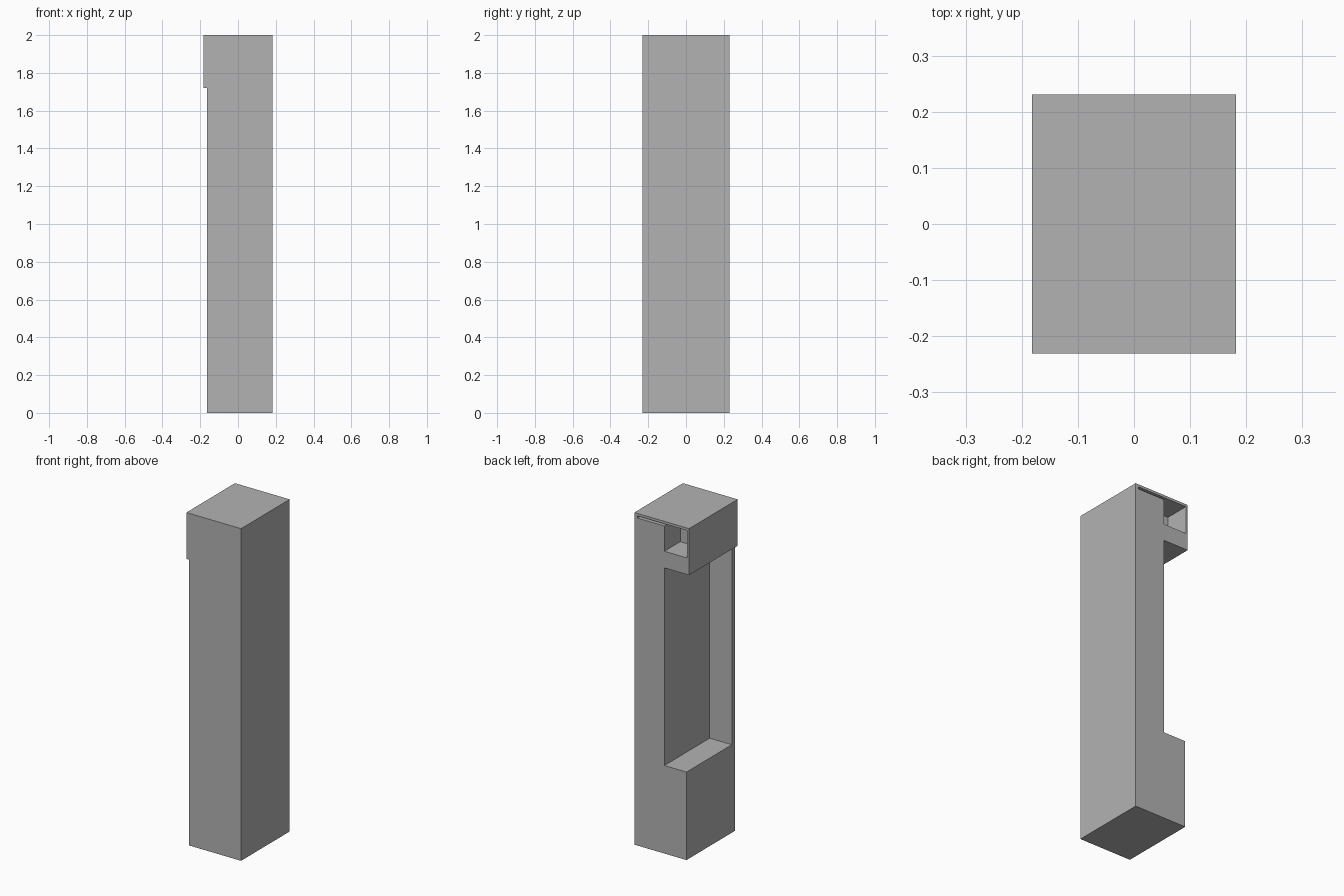
import bpy
import bmesh

cube = bpy.data.objects.get("Cube")
if cube:
    bpy.data.objects.remove(cube, do_unlink=True)

grey = bpy.data.materials.new("plain grey")
grey.use_nodes = True
colour = (0.45, 0.45, 0.45, 1)
grey.diffuse_color = colour
grey.node_tree.nodes["Principled BSDF"].inputs["Base Color"].default_value = colour

W, D, H = 0.182, 0.231, 2.0      # half width, half depth, height
SIDE = -0.165                    # side face below the head
LEDGE = 1.72                     # underside of the head
INNER = -0.018                   # inner wall of recess and pocket


def prism(name, profile, y0, y1):
    """Extrude an x-z outline from y0 to y1."""
    bm = bmesh.new()
    face = bm.faces.new([bm.verts.new((x, y0, z)) for x, z in profile])
    moved = bmesh.ops.extrude_face_region(bm, geom=[face])["geom"]
    verts = [v for v in moved if isinstance(v, bmesh.types.BMVert)]
    bmesh.ops.translate(bm, verts=verts, vec=(0, y1 - y0, 0))
    bmesh.ops.recalc_face_normals(bm, faces=bm.faces)
    mesh = bpy.data.meshes.new(name)
    bm.to_mesh(mesh)
    bm.free()
    mesh.materials.append(grey)
    obj = bpy.data.objects.new(name, mesh)
    bpy.context.collection.objects.link(obj)
    return obj


def cut(target, cutter):
    """Subtract the cutter, apply the result and discard the cutter."""
    cutter.hide_render = True
    mod = target.modifiers.new("cut", "BOOLEAN")
    mod.operation = "DIFFERENCE"
    mod.solver = "EXACT"
    mod.object = cutter
    bpy.context.view_layer.objects.active = target
    bpy.ops.object.modifier_apply(modifier=mod.name)
    bpy.data.objects.remove(cutter, do_unlink=True)


# Upright column with a slightly overhanging head
column = prism("column", [(SIDE, 0), (W, 0), (W, H), (-W, H),
                          (-W, LEDGE), (SIDE, LEDGE)], -D, D)

# Tall side recess, open at the back and closed by a thin front wall
cut(column, prism("recess_cutter", [(-0.3, 0.53), (INNER, 0.53),
                                    (INNER, LEDGE), (-0.3, LEDGE)], -0.2, 0.3))

# Rear pocket in the head, with a thin slot running along its top
cut(column, prism("pocket_cutter", [(-0.17, 1.82), (INNER, 1.82), (INNER, 1.972),
                                    (0.162, 1.972), (0.162, 1.985),
                                    (-0.17, 1.985)], 0.08, 0.3))
